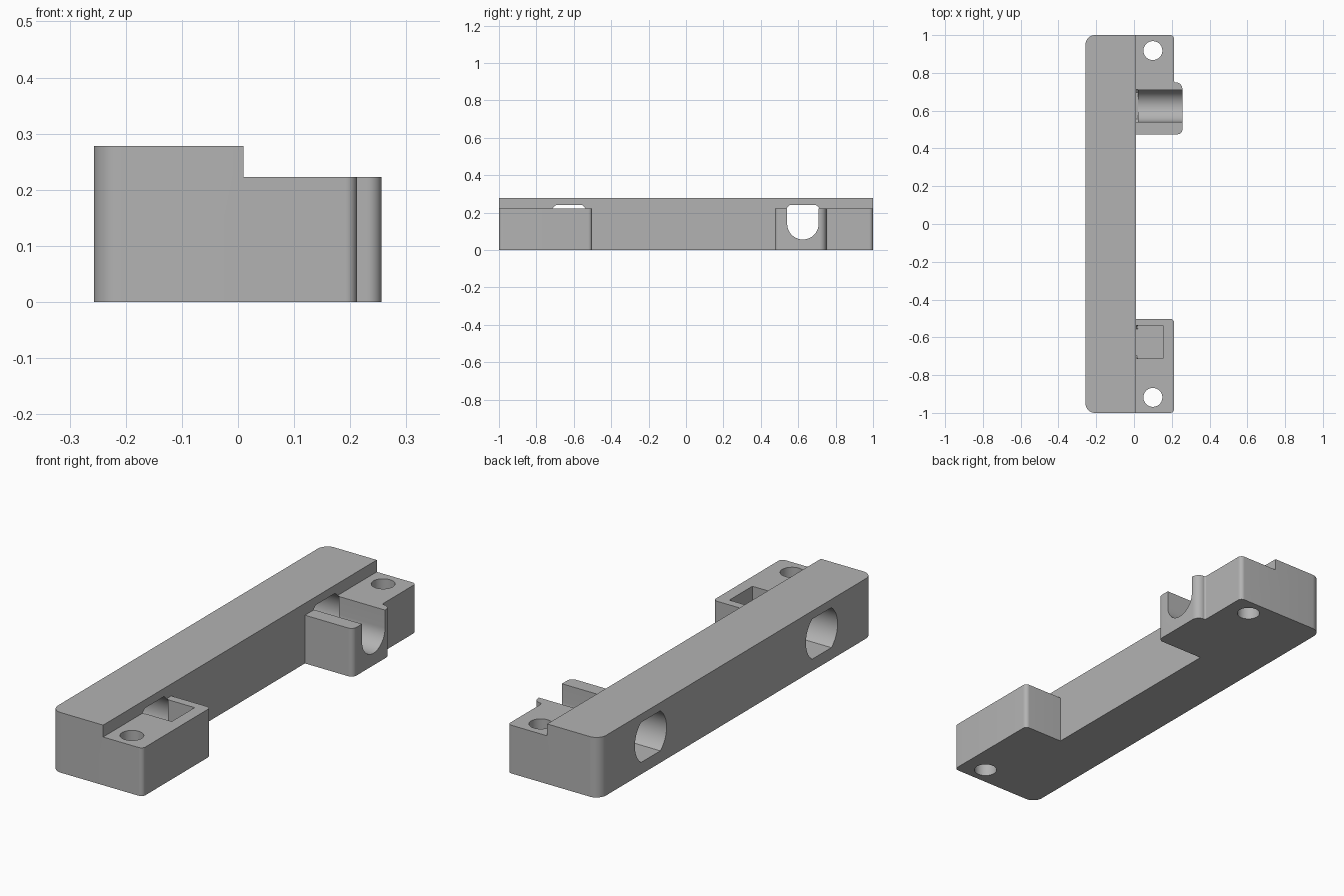
import bpy, bmesh, math
from mathutils import Vector

cube = bpy.data.objects.get("Cube")
if cube:
    bpy.data.objects.remove(cube, do_unlink=True)

grey = bpy.data.materials.new("plain grey")
grey.use_nodes = True
grey.diffuse_color = (0.45, 0.45, 0.45, 1)
grey.node_tree.nodes["Principled BSDF"].inputs["Base Color"].default_value = (0.45, 0.45, 0.45, 1)

TOP, SHELF, WALL = 0.278, 0.223, 0.01
BORE_Y, BORE_Z, FLOOR = 0.625, 0.1475, 0.055


def rounded(corners, steps=10):
    """Outline with each right-angled corner (x, y, radius) filleted."""
    out = []
    for i, (x, y, r) in enumerate(corners):
        p = Vector((x, y))
        if r == 0:
            out.append(p)
            continue
        to_prev = (Vector(corners[i - 1][:2]) - p).normalized()
        to_next = (Vector(corners[(i + 1) % len(corners)][:2]) - p).normalized()
        c = p + (to_prev + to_next) * r
        for k in range(steps + 1):
            t = math.pi / 2 * k / steps
            out.append(c - to_next * r * math.cos(t) - to_prev * r * math.sin(t))
    return out


def prism(name, outline, low, high, axis="z"):
    """Extrude an outline in xy along z, or an outline in yz along x."""
    bm = bmesh.new()
    place = (lambda a, b: (a, b, low)) if axis == "z" else (lambda a, b: (low, a, b))
    face = bm.faces.new([bm.verts.new(place(a, b)) for a, b in outline])
    extruded = bmesh.ops.extrude_face_region(bm, geom=[face])
    step = Vector((0, 0, high - low)) if axis == "z" else Vector((high - low, 0, 0))
    bmesh.ops.translate(bm, vec=step, verts=[v for v in extruded["geom"] if isinstance(v, bmesh.types.BMVert)])
    bmesh.ops.recalc_face_normals(bm, faces=bm.faces)
    mesh = bpy.data.meshes.new(name)
    bm.to_mesh(mesh)
    bm.free()
    mesh.materials.append(grey)
    obj = bpy.data.objects.new(name, mesh)
    bpy.context.collection.objects.link(obj)
    return obj


def rect(a0, b0, a1, b1):
    return [(a0, b0), (a1, b0), (a1, b1), (a0, b1)]


def circle(x, y, r, n=48):
    return [(x + r * math.cos(math.tau * k / n), y + r * math.sin(math.tau * k / n)) for k in range(n)]


# Bar with two end blocks and a wider tab on the rear block
bracket = prism("mounting_bracket", rounded([
    (-0.257, -1, 0.05), (0.212, -1, 0.02), (0.212, -0.502, 0.02), (WALL, -0.502, 0),
    (WALL, 0.475, 0), (0.256, 0.475, 0.025), (0.256, 0.75, 0.035), (0.212, 0.75, 0.008),
    (0.212, 1, 0.02), (-0.257, 1, 0.05)]), 0, TOP)

cutters = []
for side in (-1, 1):
    y = side * BORE_Y
    # Lowered shelf on the block and its screw hole
    cutters.append(prism("shelf_cutter", rect(WALL, side * 0.75 - 0.35, 0.4, side * 0.75 + 0.35), SHELF, 0.4))
    cutters.append(prism("screw_hole_cutter", circle(0.1, side * 0.918, 0.05), -0.1, 0.4))
    # Bore through the bar, flattened above and below
    r, half = 0.116, BORE_Z - FLOOR
    a = math.asin(half / r)
    arc = [-a + 2 * a * k / 20 for k in range(21)]
    bore = [(y + r * math.cos(t), BORE_Z + r * math.sin(t)) for t in arc]
    bore += [(y - r * math.cos(t), BORE_Z - r * math.sin(t)) for t in arc]
    cutters.append(prism("bore_cutter", bore, -0.4, 0.02, "x"))

# Open round-bottomed channel in the rear block
r = 0.084
channel = [(BORE_Y + r * math.cos(t), FLOOR + 0.001 + r + r * math.sin(t))
           for t in (math.pi + math.pi * k / 28 for k in range(29))]
channel += [(BORE_Y + r, 0.4), (BORE_Y - r, 0.4)]
cutters.append(prism("channel_cutter", channel, 0.015, 0.4, "x"))

# Square pocket in the front block
cutters.append(prism("pocket_cutter", rect(0.015, -BORE_Y - r, 0.157, -BORE_Y + r), FLOOR + 0.001, 0.4))

bpy.context.view_layer.objects.active = bracket
for cutter in cutters:
    cutter.hide_render = True
    mod = bracket.modifiers.new("cut", "BOOLEAN")
    mod.operation, mod.solver, mod.object = "DIFFERENCE", "EXACT", cutter
    bpy.ops.object.modifier_apply(modifier=mod.name)
    bpy.data.objects.remove(cutter, do_unlink=True)

bpy.ops.object.select_all(action="DESELECT")
bracket.select_set(True)
bpy.ops.object.shade_smooth_by_angle(angle=math.radians(30))
